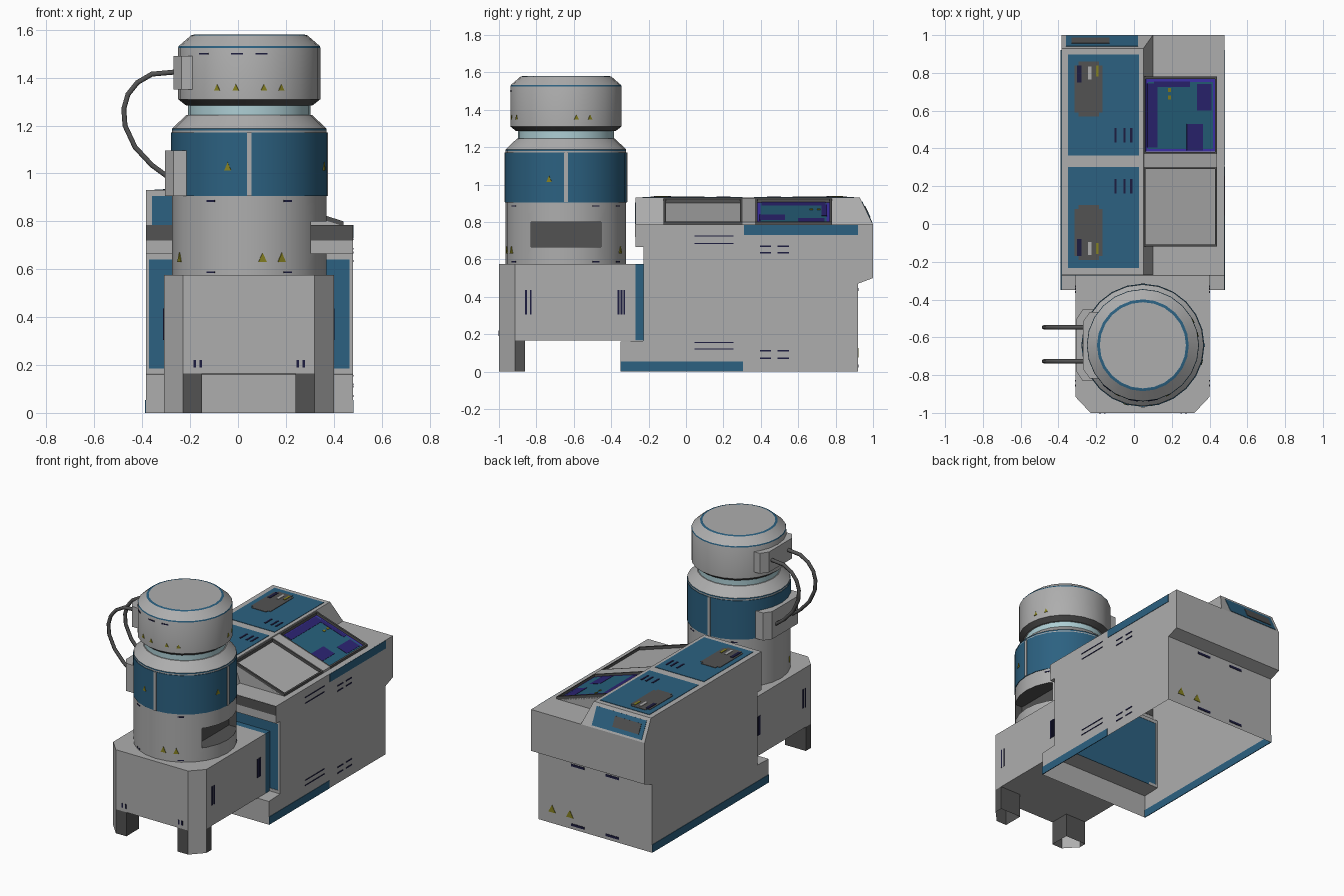
import bpy, bmesh, math
from mathutils import Vector

if "Cube" in bpy.data.objects:
    bpy.data.objects.remove(bpy.data.objects["Cube"])

def material(name, r, g, b):
    m = bpy.data.materials.new(name)
    m.diffuse_color = (r, g, b, 1)
    m.use_nodes = True
    m.node_tree.nodes["Principled BSDF"].inputs["Base Color"].default_value = m.diffuse_color
    return m

GREY = material("light_grey", .42, .42, .42)
BLUE = material("panel_blue", .025, .12, .22)
DARK = material("dark_grey", .085, .085, .085)
NAVY = material("vent_navy", .012, .012, .05)
YELLOW = material("warning_yellow", .24, .22, .015)
CYAN = material("pale_cyan", .42, .62, .66)
PURPLE = material("screen_purple", .055, .035, .45)
INDIGO = material("screen_indigo", .025, .018, .17)
TEAL = material("screen_teal", .02, .12, .2)

def finish(name, bm, *mats, smooth=False):
    bmesh.ops.recalc_face_normals(bm, faces=bm.faces)
    me = bpy.data.meshes.new(name)
    bm.to_mesh(me)
    bm.free()
    for m in mats:
        me.materials.append(m)
    ob = bpy.data.objects.new(name, me)
    bpy.context.collection.objects.link(ob)
    if smooth:
        bpy.ops.object.select_all(action='DESELECT')
        bpy.context.view_layer.objects.active = ob
        ob.select_set(True)
        bpy.ops.object.shade_smooth_by_angle(angle=math.radians(25))
    return ob

def prism(name, pts, axis, a, b, *mats, rule=None, drop=None):
    """Extrude a 2D profile along an axis; rule(centre) gives the material, drop(centre) removes faces."""
    put = {'x': lambda p, t: (t, *p), 'y': lambda p, t: (p[0], t, p[1]), 'z': lambda p, t: (*p, t)}[axis]
    bm = bmesh.new()
    lo = [bm.verts.new(put(p, a)) for p in pts]
    hi = [bm.verts.new(put(p, b)) for p in pts]
    bm.faces.new(lo)
    bm.faces.new(hi)
    for i in range(len(pts)):
        j = (i + 1) % len(pts)
        bm.faces.new((lo[i], lo[j], hi[j], hi[i]))
    bmesh.ops.recalc_face_normals(bm, faces=bm.faces)
    if drop:
        bmesh.ops.delete(bm, geom=[f for f in bm.faces if drop(f.calc_center_median())], context='FACES_ONLY')
    if rule:
        for f in bm.faces:
            f.material_index = rule(f.calc_center_median())
    return finish(name, bm, *mats)

def rect(x0, x1, y0, y1):
    return [(x0, y0), (x1, y0), (x1, y1), (x0, y1)]

def plates(name, mat, normal, items, lift=.003, tri=False):
    """Thin plates on a plane: items are (centre, width, height)."""
    n = Vector(normal).normalized()
    u = Vector((1, 0, 0)) if abs(n.z) > .99 else Vector((0, 0, 1)).cross(n).normalized()
    v = n.cross(u)
    shape = [(-.5, -.5), (.5, -.5), (0, .5)] if tri else rect(-.5, .5, -.5, .5)
    bm = bmesh.new()
    for c, w, h in items:
        lo, hi = [[bm.verts.new(Vector(c) + u * p * w + v * q * h + n * d) for p, q in shape] for d in (-.002, lift)]
        bm.faces.new(lo)
        bm.faces.new(hi)
        for i in range(len(lo)):
            j = (i + 1) % len(lo)
            bm.faces.new((lo[i], lo[j], hi[j], hi[i]))
    return finish(name, bm, mat)

CX, CY, SEG = .047, -.642, 24
def lathe(name, prof, *mats, rule=None):
    bm = bmesh.new()
    rings = [[bm.verts.new((CX + r * math.cos(k * math.tau / SEG), CY + r * math.sin(k * math.tau / SEG), z))
              for k in range(SEG)] for r, z in prof]
    bm.faces.new(rings[0])
    bm.faces.new(rings[-1])
    for n, (a, b) in enumerate(zip(rings, rings[1:])):
        for k in range(SEG):
            f = bm.faces.new((a[k], a[k - 1], b[k - 1], b[k]))
            f.material_index = rule(n) if rule else 0
    return finish(name, bm, *mats, smooth=True)

def on_drum(name, mat, r, marks, w, h, tri=False):
    for i, (deg, z) in enumerate(marks):
        d = Vector((math.cos(math.radians(deg)), math.sin(math.radians(deg)), 0))
        plates(f"{name}_{i}", mat, d, [(Vector((CX, CY, z)) + d * r, w, h)], .003, tri)

# console body, open underneath, with blue recessed front
prism("console_body", [(-.35, 0), (-.35, .16), (-.225, .165), (-.225, .665), (-.27, .665), (-.27, .785),
      (1, .785), (1, .5), (.92, .47), (.92, 0)], 'x', -.385, .48, GREY, BLUE,
      rule=lambda c: int(abs(c.y + .225) < .001), drop=lambda c: c.z < .001)
plates("front_panel_border", GREY, (0, -1, 0), [((-.378, -.225, .415), .014, .5), ((.473, -.225, .415), .014, .5),
       ((.0475, -.225, .653), .865, .024), ((.0475, -.225, .175), .865, .02)])
plates("front_dark_band", DARK, (0, -1, 0), [((.0475, -.27, .752), .865, .064)])

# raised control bank with sloped rear
bank = prism("control_bank", [(-.385, .785), (.10, .785), (.05, .93), (-.385, .93)], 'y', -.27, 1, GREY)
for v in bank.data.vertices:
    if v.co.y > .99 and v.co.z > .9:
        v.co.y = .93
UP, REAR = (0, 0, 1), (0, .145, .07)
plates("bank_top_panels", BLUE, UP, [((-.162, y, .93), .375, .535) for y in (.63, .035)])
plates("bank_rear_panel", BLUE, REAR, [((-.17, .967, .853), .38, .125)])
plates("bank_front_panel", BLUE, (0, -1, 0), [((-.165, -.27, .845), .39, .12)])
plates("bank_dark_insets", DARK, UP, [((-.24, y, .932), w, h) for y in (.715, -.045) for w, h in ((.148, .25), (.11, .29))], .004)
plates("rear_dark_inset", DARK, REAR, [((-.23, .969, .854), .2, .07)], .004)
plates("bank_keys", GREY, UP, [((-.235, y, .936), .018, .07) for y in (.80, -.13)])
plates("bank_slots", NAVY, UP, [((-.29, y, .936), .022, .09) for y in (.795, -.125)] +
       [((x, y, .933), .012, .075) for x in (-.098, -.05, -.015) for y in (.47, .2)])
plates("bank_lamps", YELLOW, UP, [((-.195, y, .936), .014, .06) for y in (.81, -.13)])

# sloped screen desk, with raised rails around two bays
def s(x):
    return .905 - .32 * (x - .05)
def rail(name, x0, x1, y0, y1, mat, h=.02):
    prism(name, [(x0, s(x0) - .01), (x1, s(x1) - .01), (x1, s(x1) + h), (x0, s(x0) + h)], 'y', y0, y1, mat)
prism("screen_desk", [(.05, .78), (.44, .78), (.44, s(.44)), (.05, s(.05))], 'y', -.12, .78, GREY)
for i, (y0, y1) in enumerate(((-.12, -.108), (.29, .302), (.37, .382), (.768, .78))):
    rail(f"bay_side_rail_{i}", .05, .44, y0, y1, DARK)
rail("bay_divider", .05, .44, .302, .37, GREY)
for i, x in enumerate((.05, .43)):
    for j, (y0, y1) in enumerate(((-.12, .302), (.37, .78))):
        rail(f"bay_end_rail_{i}{j}", x, x + .01, y0, y1, DARK)
def on_slope(name, mat, items, lift):
    plates(name, mat, (.32, 0, 1), [((x, y, s(x)), w, h) for x, y, w, h in items], lift)
on_slope("screen_glow_border", PURPLE, [(.245, .575, .384, .385)], .003)
on_slope("screen_picture", TEAL, [(.245, .575, .355, .36)], .005)
on_slope("screen_shapes", INDIGO, [(.095, .575, .34, .055), (.32, .46, .14, .09), (.37, .67, .14, .08), (.2, .74, .03, .2)], .007)
on_slope("screen_marks", YELLOW, [(.185, .67, .02, .015), (.185, .71, .02, .015)], .008)

# console trim strips and vents
plates("right_trim", BLUE, (1, 0, 0), [((.48, .615, .757), .61, .055), ((.48, -.022, .027), .655, .054)])
plates("left_trim", BLUE, (-1, 0, 0), [((-.385, .285, .027), 1.27, .054)])
plates("right_vents", NAVY, (1, 0, 0), [((.48, .15, z), .21, .006) for z in (.725, .685, .155, .12)] +
       [((.48, y, z), .06, .008) for y in (.425, .52) for z in (.67, .635, .11, .07)])
plates("rear_vents", NAVY, (0, 1, 0), [((x, .92, z), .1, .016) for x in (.18, -.085) for z in (.44, .03)])
plates("rear_warnings", YELLOW, (0, 1, 0), [((x, .92, .1), .055, .05) for x in (.375, .24)], tri=True)

# pedestal with chamfered front corners and hollow legs
prism("pedestal", [(-.31, -.27), (-.31, -.915), (-.23, -1), (.32, -1), (.40, -.915), (.40, -.27)], 'z', .165, .575, GREY)
prism("pedestal_back_joint", rect(-.31, .40, -.27, -.22), 'z', .165, .575, BLUE)
for side, m in (("left", -1), ("right", 1)):
    X = lambda d: .045 + m * d
    prism(f"{side}_leg", [(X(.195), -1), (X(.275), -1), (X(.355), -.915), (X(.355), -.86), (X(.195), -.86)], 'z', 0, .165,
          GREY, DARK, rule=lambda c: int(not (abs(c.x - X(.315)) < .003 and c.y < -.95)),
          drop=lambda c: c.z < .001 or c.z > .16)
    plates(f"{side}_pedestal_vents", NAVY, (m, 0, 0), [((X(.355), y, .37), .01, .13)
           for y in (-.855, -.83, -.36, -.345, -.33)])
plates("front_pedestal_vents", NAVY, (0, -1, 0), [((x, -1, .205), .01, .03) for x in (-.18, -.155, .25, .275)])

# reactor-like drum: lower drum with a side niche, blue band, shoulder, neck and head
drum = lathe("lower_drum", [(.322, .57), (.322, .905)], GREY)
cutter = prism("niche_cutter", rect(.25, .5, -.83, -.455), 'z', .665, .80, DARK)
cutter.hide_render = True
mod = drum.modifiers.new("niche", 'BOOLEAN')
mod.operation, mod.object, mod.solver, mod.material_mode = 'DIFFERENCE', cutter, 'EXACT', 'TRANSFER'
bpy.context.view_layer.objects.active = drum
bpy.ops.object.modifier_apply(modifier="niche")
bpy.data.objects.remove(cutter)
lathe("blue_band", [(.326, .905), (.326, 1.172)], BLUE)
lathe("shoulder", [(.322, 1.172), (.322, 1.18), (.322, 1.188), (.262, 1.245)], GREY, BLUE, rule=lambda n: int(n == 1))
lathe("neck", [(.256, 1.24), (.256, 1.29)], CYAN)
lathe("head", [(.265, 1.285), (.297, 1.31), (.297, 1.525), (.294, 1.533), (.243, 1.577), (.232, 1.58), (.228, 1.58)],
      GREY, BLUE, DARK, rule=lambda n: (2, 0, 1, 0, 1, 1)[n])
on_drum("band_divider", GREY, .326, [(-90, 1.039), (0, 1.039), (90, 1.039)], .02, .266)
on_drum("head_warning", YELLOW, .295, [(-117, 1.36), (-101, 1.36), (-78, 1.36), (-63, 1.36), (11, 1.36), (26, 1.36)], .026, .026, True)
on_drum("band_warning", YELLOW, .325, [(-106, 1.03), (-16, 1.03), (164, 1.03)], .03, .034, True)
on_drum("drum_warning", YELLOW, .321, [(-80, .65), (-65, .65), (65, .65), (-155, .65)], .035, .038, True)
on_drum("drum_slot", NAVY, .320, [(a, z) for z in (.885, .587) for a in (-120, -60, 30, 60, 120)], .04, .007)
on_drum("head_slot", NAVY, .295, [(a, 1.5) for a in (-130, -100, -80)], .05, .007)

# connector boxes with chamfered flanks, joined by two cables
for name, x, w, z0, z1 in (("lower_connector", -.305, .15, .905, 1.095), ("upper_connector", -.27, .135, 1.35, 1.49)):
    prism(name, [(x + .1, CY - w - .04), (x + .035, CY - w - .04), (x, CY - w + .01), (x, CY + w - .01),
                 (x + .035, CY + w + .04), (x + .1, CY + w + .04)], 'z', z0, z1, GREY)
path = [(-.25, 1.425), (-.36, 1.415), (-.42, 1.38), (-.46, 1.33), (-.477, 1.27), (-.472, 1.2), (-.43, 1.11), (-.36, 1.035), (-.285, .98)]
for i, y in enumerate((-.547, -.727)):
    cu = bpy.data.curves.new(f"cable_{i}", 'CURVE')
    cu.dimensions, cu.bevel_depth, cu.bevel_resolution, cu.use_fill_caps = '3D', .012, 1, True
    sp = cu.splines.new('POLY')
    sp.points.add(len(path) - 1)
    for p, (x, z) in zip(sp.points, path):
        p.co = (x, y, z, 1)
    cu.materials.append(DARK)
    bpy.context.collection.objects.link(bpy.data.objects.new(f"cable_{i}", cu))
